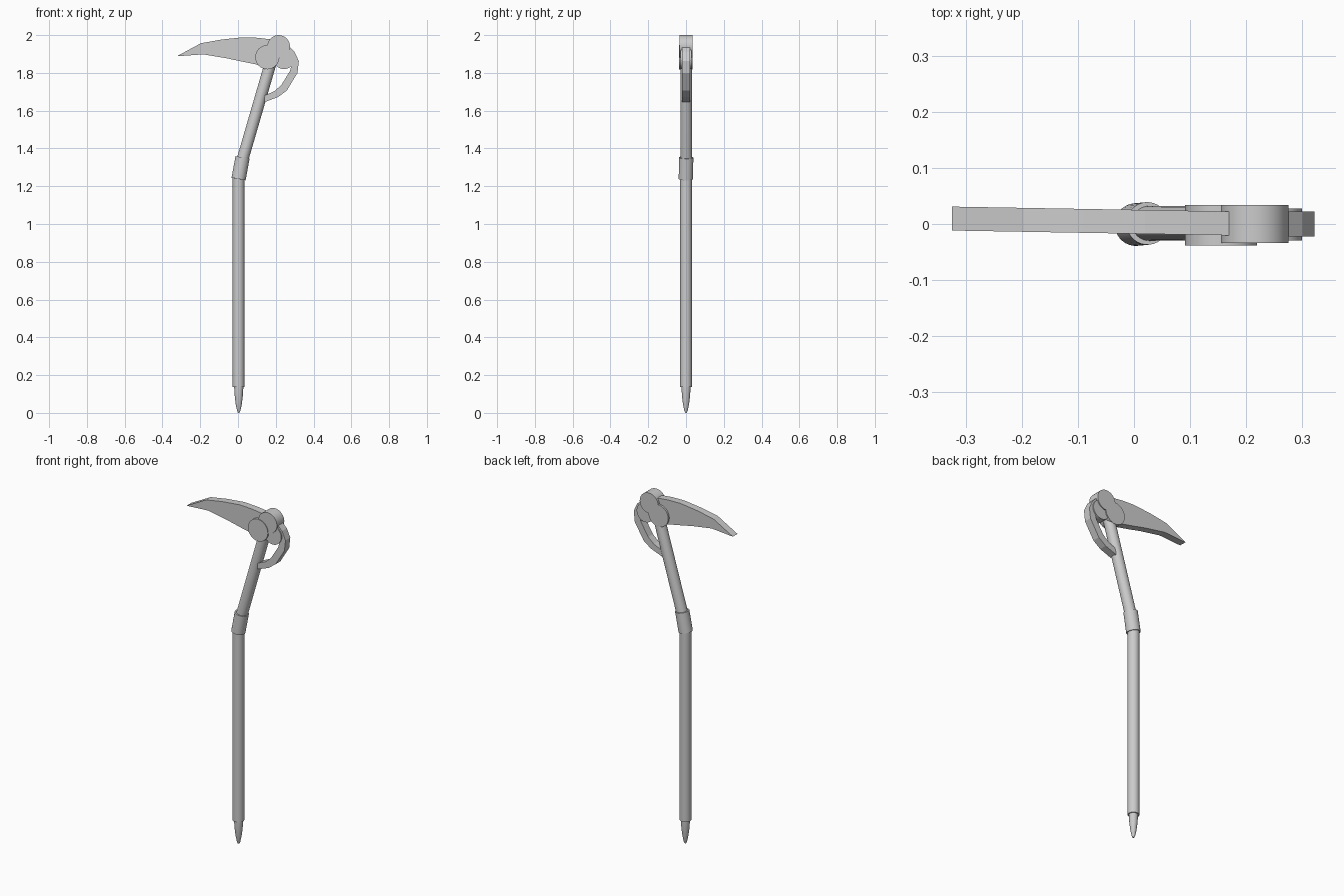
import bpy, bmesh, math
from mathutils import Vector

if "Cube" in bpy.data.objects:
    bpy.data.objects.remove(bpy.data.objects["Cube"])


def finish(name, bm, smooth=True):
    bmesh.ops.recalc_face_normals(bm, faces=bm.faces)
    me = bpy.data.meshes.new(name)
    bm.to_mesh(me)
    bm.free()
    ob = bpy.data.objects.new(name, me)
    bpy.context.collection.objects.link(ob)
    if smooth:
        bpy.ops.object.select_all(action='DESELECT')
        ob.select_set(True)
        bpy.context.view_layer.objects.active = ob
        bpy.ops.object.shade_smooth_by_angle(angle=math.radians(30))
    return ob


def rod(name, a, b, r, sides=32):
    """Cylinder between two points."""
    a, b = Vector(a), Vector(b)
    bm = bmesh.new()
    bmesh.ops.create_cone(bm, cap_ends=True, segments=sides, radius1=r,
                          radius2=r, depth=(b - a).length)
    rot = (b - a).to_track_quat('Z', 'Y').to_matrix()
    bmesh.ops.rotate(bm, verts=bm.verts, matrix=rot)
    bmesh.ops.translate(bm, verts=bm.verts, vec=(a + b) / 2)
    return finish(name, bm)


def plate(name, outer, inner, half, shift=lambda x: 0.0):
    """Solid strip in the XZ plane between two outlines, thickened along Y."""
    bm = bmesh.new()
    rings = []
    for o, i in zip(outer, inner):
        rings.append([bm.verts.new((p[0], s * half + shift(p[0]), p[1]))
                      for p, s in ((o, -1), (o, 1), (i, 1), (i, -1))])
    for r, q in zip(rings, rings[1:]):
        for k in range(4):
            bm.faces.new((r[k], r[(k + 1) % 4], q[(k + 1) % 4], q[k]))
    bm.faces.new(rings[0])
    bm.faces.new(rings[-1])
    bmesh.ops.remove_doubles(bm, verts=bm.verts, dist=1e-5)
    return finish(name, bm, smooth=False)


# Shaft: straight lower pole, angled sleeve and tilted upper pole
rod("lower_pole", (0.003, 0, 0.138), (0.003, 0, 1.27), 0.031)
rod("sleeve", (0.003, -0.001, 1.238), (0.024, 0.001, 1.352), 0.038)
rod("upper_pole", (0.015, 0.001, 1.31), (0.172, 0.002, 1.85), 0.031)

# Bullet-shaped foot spike, lathed from a profile
profile = [(0.024, 0.15), (0.024, 0.13), (0.021, 0.085), (0.016, 0.045),
           (0.009, 0.012), (0.005, 0.002), (0.0, 0.0)]
bm = bmesh.new()
vs = [bm.verts.new((r, 0, z)) for r, z in profile]
es = [bm.edges.new(p) for p in zip(vs, vs[1:])]
bmesh.ops.spin(bm, geom=vs + es, cent=(0, 0, 0), axis=(0, 0, 1),
               angle=math.tau, steps=32)
bmesh.ops.remove_doubles(bm, verts=bm.verts, dist=1e-5)
bmesh.ops.translate(bm, verts=bm.verts, vec=(0.004, 0, 0))
finish("foot_spike", bm)

# Cluster of three hub discs
for name, x, z, r, y0, y1 in (
        ("hub_disc_left", 0.155, 1.883, 0.064, -0.038, 0.034),
        ("hub_disc_top", 0.215, 1.940, 0.060, -0.034, 0.034),
        ("hub_disc_right", 0.244, 1.875, 0.055, -0.029, 0.028)):
    rod(name, (x, y0, z), (x, y1, z), r)

# Curved blade, tapering to an edge at the tip and turned slightly in plan
plate("blade",
      [(-0.324, 1.888), (-0.196, 1.957), (-0.09, 1.976), (0.02, 1.988),
       (0.10, 1.986), (0.171, 1.978)],
      [(-0.324, 1.888), (-0.185, 1.898), (-0.058, 1.877), (0.03, 1.858),
       (0.11, 1.842), (0.171, 1.845)],
      0.0213, shift=lambda x: 0.004 - 0.0175 * x)

# Curved rear brace from hub to upper pole
plate("rear_brace",
      [(0.262, 1.948), (0.300, 1.910), (0.322, 1.862), (0.315, 1.800),
       (0.258, 1.706), (0.212, 1.672), (0.140, 1.645)],
      [(0.240, 1.920), (0.270, 1.895), (0.286, 1.858), (0.276, 1.812),
       (0.229, 1.735), (0.192, 1.703), (0.140, 1.680)],
      0.022)
